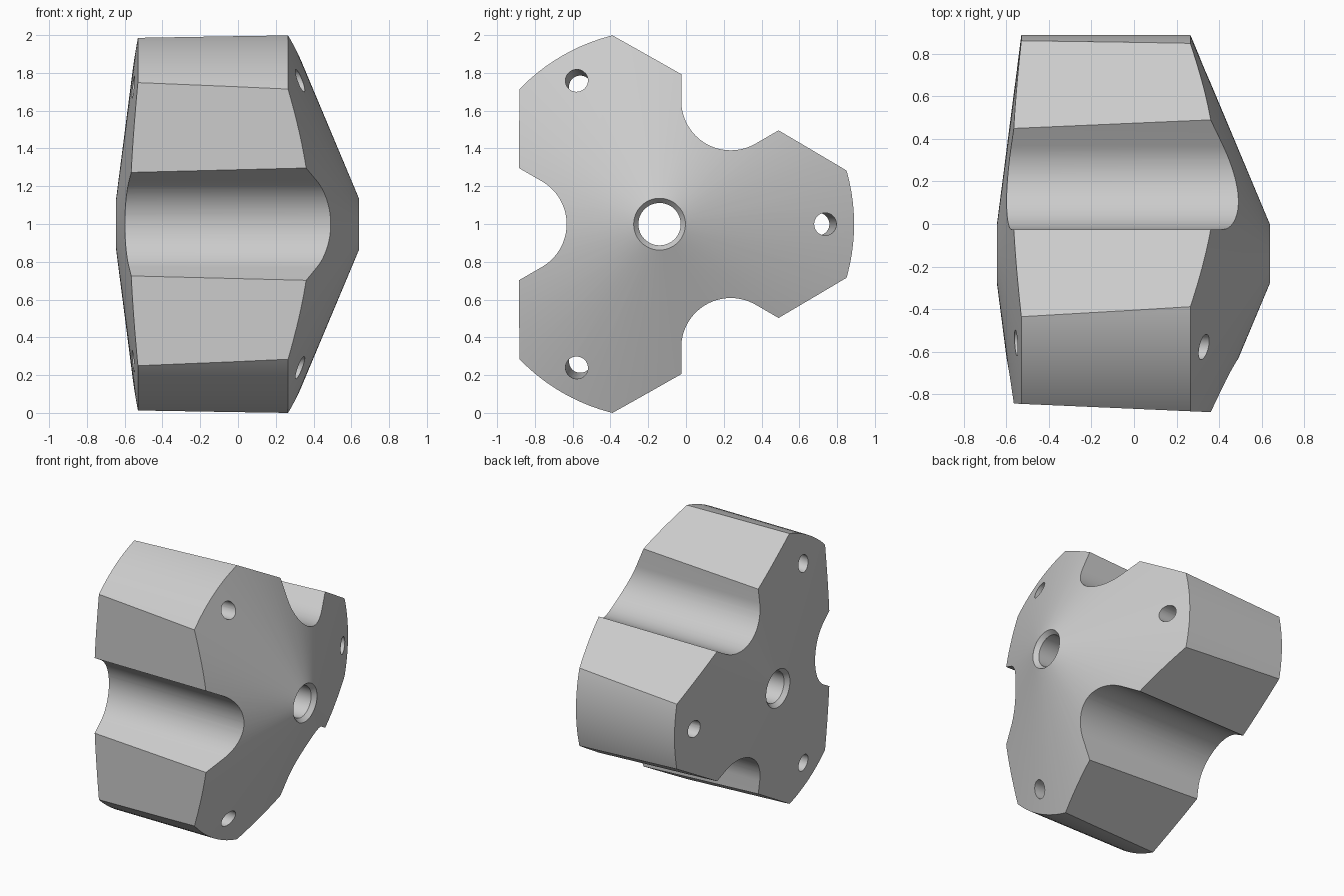
import bpy, bmesh, math
from mathutils import Matrix, Vector

if "Cube" in bpy.data.objects:
    bpy.data.objects.remove(bpy.data.objects["Cube"])

grey = bpy.data.materials.new("plain grey")
grey.diffuse_color = (0.6, 0.6, 0.6, 1)
grey.use_nodes = True
grey.node_tree.nodes["Principled BSDF"].inputs["Base Color"].default_value = grey.diffuse_color
TAPER = math.radians(2.5)


def make_object(name, bm):
    bmesh.ops.remove_doubles(bm, verts=bm.verts[:], dist=1e-5)
    bmesh.ops.recalc_face_normals(bm, faces=bm.faces[:])
    mesh = bpy.data.meshes.new(name)
    bm.to_mesh(mesh)
    bm.free()
    mesh.materials.append(grey)
    ob = bpy.data.objects.new(name, mesh)
    bpy.context.collection.objects.link(ob)
    return ob


def lathe(name, profile, steps):
    # turn a closed (x, radius) outline around the x axis
    bm = bmesh.new()
    rings = []
    for i in range(steps):
        a = 2 * math.pi * i / steps
        rings.append([bm.verts.new((x, r * math.cos(a), r * math.sin(a))) for x, r in profile])
    n = len(profile)
    for i in range(steps):
        p, q = rings[i], rings[(i + 1) % steps]
        for j in range(n):
            k = (j + 1) % n
            bm.faces.new((p[j], p[k], q[k], q[j]))
    return make_object(name, bm)


def prism(name, outline, half_length):
    # extrude a (y, z) outline along x
    bm = bmesh.new()
    face = bm.faces.new([bm.verts.new((-half_length, y, z)) for y, z in outline])
    out = bmesh.ops.extrude_face_region(bm, geom=[face])
    verts = [g for g in out["geom"] if isinstance(g, bmesh.types.BMVert)]
    bmesh.ops.translate(bm, verts=verts, vec=(2 * half_length, 0, 0))
    return make_object(name, bm)


def cut(target, cutter):
    mod = target.modifiers.new("cut", "BOOLEAN")
    mod.operation = "DIFFERENCE"
    mod.solver = "EXACT"
    mod.object = cutter
    bpy.context.view_layer.update()
    bpy.context.view_layer.objects.active = target
    bpy.ops.object.modifier_apply(modifier=mod.name)
    bpy.data.objects.remove(cutter)


# double-cone body with a countersunk centre bore
body = lathe("bit_body", [(-0.645, 0.137), (-0.53, 1.03), (0.265, 1.03),
                          (0.64, 0.137), (0.61, 0.112), (-0.615, 0.112)], 120)

# groove section: round floor with straight flared sides
R, D = 0.262, 0.754
arc = [math.radians(120 + 120 * i / 32) for i in range(33)]
groove = [(-(D + R * math.cos(a)), R * math.sin(a)) for a in arc]
flare = (1.3 - (D - R / 2)) * math.tan(math.radians(30)) + R * math.sin(math.radians(60))
groove = [(-1.3, flare)] + groove + [(-1.3, -flare)]

for k in range(3):
    turn = Matrix.Rotation(k * 2 * math.pi / 3, 4, "X")

    # tapered flat
    flat = prism("flat_cutter", [(-0.6, -1.5), (0, -1.5), (0, 1.5), (-0.6, 1.5)], 1.2)
    flat.matrix_world = turn @ Matrix.Translation((0.36, -0.745, 0)) @ Matrix.Rotation(-TAPER, 4, "Z")
    cut(body, flat)

    # flute
    flute = prism("flute_cutter", groove, 1.0)
    flute.matrix_world = turn
    cut(body, flute)

    # slanted bolt hole through each arm
    circle = [(0.06 * math.cos(2 * math.pi * i / 32), 0.06 * math.sin(2 * math.pi * i / 32))
              for i in range(32)]
    hole = prism("hole_cutter", circle, 1.2)
    hole.matrix_world = turn @ Matrix.Translation((0.32, 0.877, 0)) @ Matrix.Rotation(TAPER, 4, "Z")
    cut(body, hole)

# place on the ground and smooth the curved walls
body.data.transform(Matrix.Translation((0, -0.14, 1.0)))
low = min(v.co.z for v in body.data.vertices)
body.data.transform(Matrix.Translation((0, 0, -low)))
bpy.ops.object.select_all(action="DESELECT")
body.select_set(True)
bpy.context.view_layer.objects.active = body
bpy.ops.object.shade_smooth_by_angle(angle=math.radians(12))
